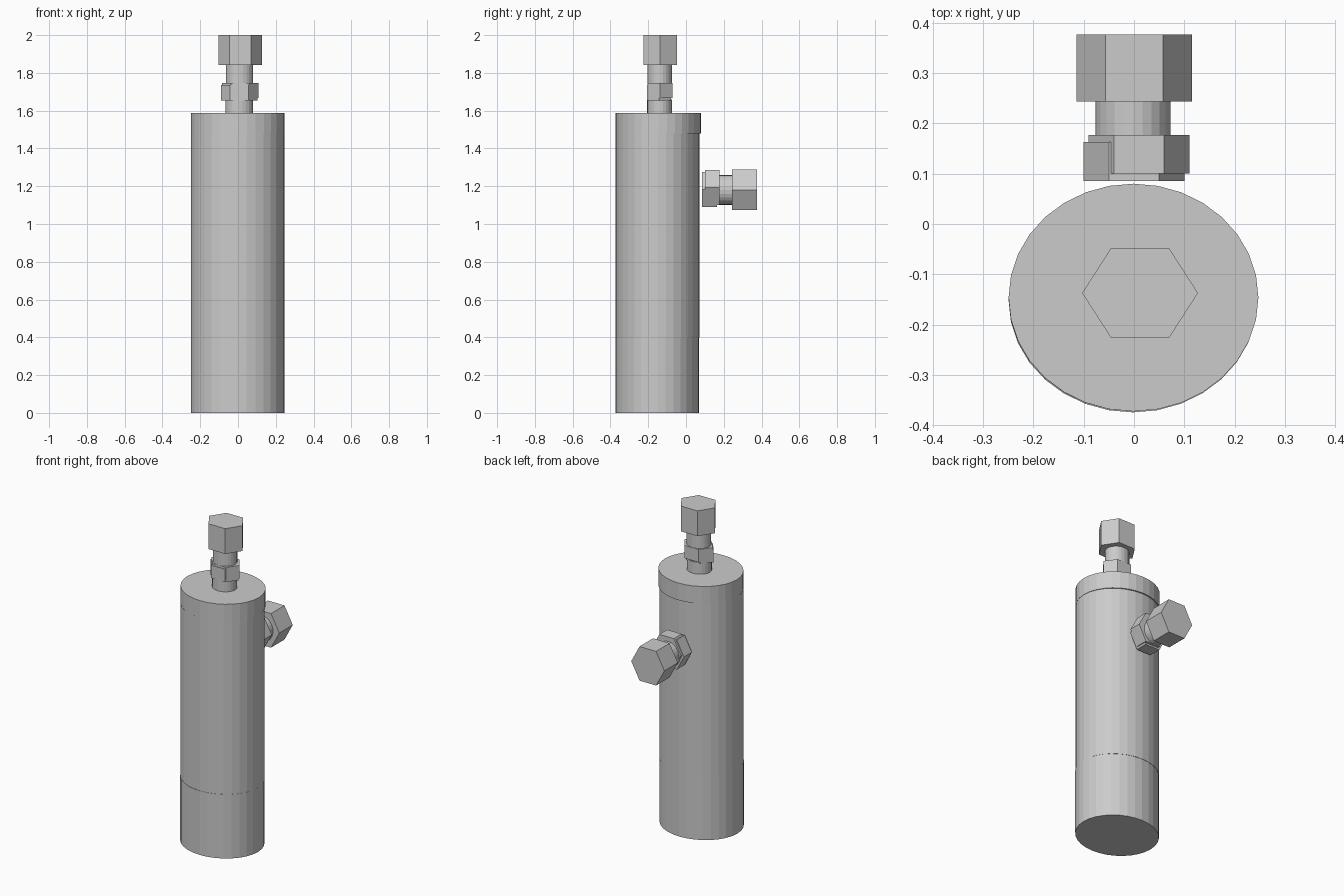
import bpy, bmesh
from math import radians
from mathutils import Matrix, Vector

if "Cube" in bpy.data.objects:
    bpy.data.objects.remove(bpy.data.objects["Cube"])


def prism(name, sides, start, length, r1, r2, axis='Z', turn=0.0):
    """Closed elliptical prism from its start centre along +axis (Z or Y)."""
    bm = bmesh.new()
    bmesh.ops.create_cone(bm, cap_ends=True, segments=sides,
                          radius1=1, radius2=1, depth=1)
    # put a corner on the x axis, then stretch the section
    bm.verts.ensure_lookup_table()
    a = Vector((1, 0)).angle_signed(bm.verts[0].co.xy)
    m = Matrix.Rotation(a + radians(turn), 4, 'Z')
    m = Matrix.Translation((0, 0, 0.5)) @ m
    m = Matrix.Diagonal((r1, r2, length, 1)) @ m
    if axis == 'Y':
        m = Matrix.Rotation(radians(-90), 4, 'X') @ m
    m = Matrix.Translation(start) @ m
    bmesh.ops.transform(bm, matrix=m, verts=bm.verts)
    bmesh.ops.recalc_face_normals(bm, faces=bm.faces)
    me = bpy.data.meshes.new(name)
    bm.to_mesh(me)
    bm.free()
    ob = bpy.data.objects.new(name, me)
    bpy.context.collection.objects.link(ob)
    return ob


# Cylinder body in three very slightly offset sections
prism("bottom_cap", 32, (-0.002, -0.152, 0), 0.40, 0.247, 0.222)
prism("body_tube", 32, (-0.002, -0.150, 0.40), 1.08, 0.247, 0.222)
prism("top_cap", 32, (-0.001, -0.146, 1.48), 0.107, 0.248, 0.226)

# Vertical fitting on top
prism("top_stem", 24, (0.006, -0.14, 1.58), 0.08, 0.073, 0.066)
prism("top_lock_nut_lower", 6, (0.007, -0.143, 1.655), 0.08, 0.097, 0.074)
prism("top_lock_nut_upper", 6, (0.011, -0.138, 1.667), 0.08, 0.097, 0.076)
prism("top_neck", 24, (0.008, -0.139, 1.74), 0.105, 0.072, 0.065)
prism("top_hex_nut", 6, (0.012, -0.137, 1.842), 0.158, 0.115, 0.103)

# Horizontal fitting on the back
prism("side_lock_nut_inner", 6, (0.0, 0.085, 1.183), 0.078, 0.10, 0.107, 'Y')
prism("side_lock_nut_outer", 6, (0.01, 0.10, 1.194), 0.077, 0.10, 0.107, 'Y')
prism("side_neck", 24, (-0.002, 0.165, 1.18), 0.08, 0.074, 0.079, 'Y')
prism("side_hex_nut", 6, (0.0005, 0.243, 1.181), 0.133, 0.1145, 0.123, 'Y')
